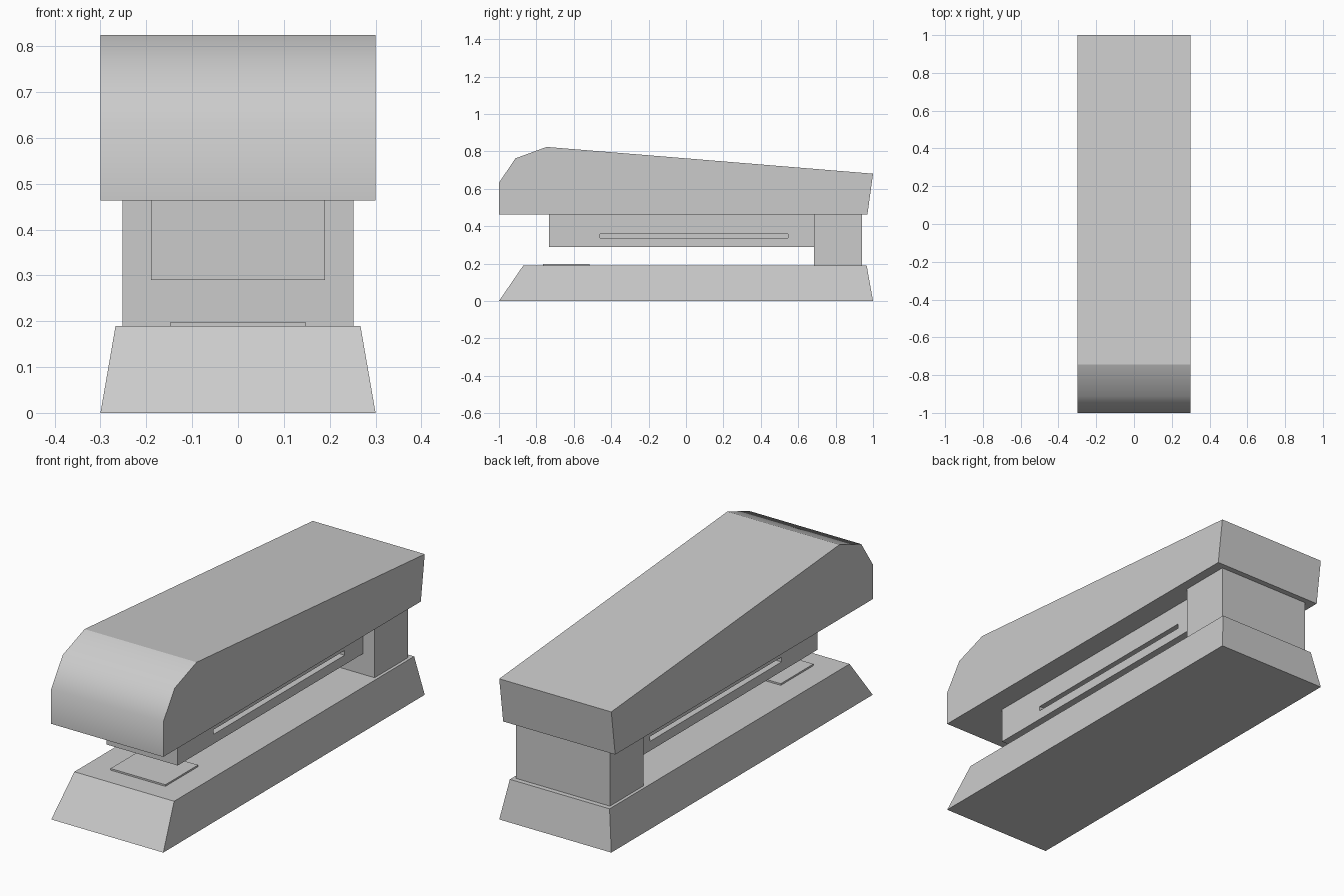
import bpy, bmesh

if "Cube" in bpy.data.objects:
    bpy.data.objects.remove(bpy.data.objects["Cube"])


def make_object(name, bm):
    bmesh.ops.recalc_face_normals(bm, faces=bm.faces)
    mesh = bpy.data.meshes.new(name)
    bm.to_mesh(mesh)
    bm.free()
    obj = bpy.data.objects.new(name, mesh)
    bpy.context.collection.objects.link(obj)
    return obj


def block(name, x, y, z, top_x=None, top_y=None):
    """Box from ranges, optionally tapered towards the top."""
    bm = bmesh.new()
    bmesh.ops.create_cube(bm, size=1)
    for v in bm.verts:
        xr, yr = (top_x or x, top_y or y) if v.co.z > 0 else (x, y)
        v.co = (xr[v.co.x > 0], yr[v.co.y > 0], z[v.co.z > 0])
    return make_object(name, bm)


# Base with sloped sides, staple plate and rear hinge post
block("base", (-0.3, 0.3), (-1, 1), (0, 0.19), (-0.267, 0.267), (-0.87, 0.966))
block("staple_plate", (-0.147, 0.147), (-0.765, -0.515), (0.185, 0.198))
block("hinge_post", (-0.252, 0.252), (0.685, 0.942), (0.188, 0.465))

# Staple magazine with a recessed slot on each side
magazine = block("magazine", (-0.19, 0.19), (-0.733, 0.69), (0.29, 0.465))
for side, label in ((-1, "left"), (1, "right")):
    cutter = block(f"slot_cutter_{label}", sorted((side * 0.15, side * 0.25)),
                   (-0.46, 0.545), (0.336, 0.359))
    cutter.hide_render = True
    cutter.display_type = 'WIRE'
    cut = magazine.modifiers.new(f"slot_{label}", 'BOOLEAN')
    cut.operation = 'DIFFERENCE'
    cut.solver = 'EXACT'
    cut.object = cutter
# Bake the slots, then drop the cutters
bpy.context.view_layer.objects.active = magazine
for mod in list(magazine.modifiers):
    cutter = mod.object
    bpy.ops.object.modifier_apply(modifier=mod.name)
    bpy.data.objects.remove(cutter)

# Handle: side profile extruded across the width, rounded nose shaded smooth
profile = [(-1, 0.463), (-1, 0.632), (-0.912, 0.763), (-0.745, 0.824),
           (1, 0.681), (0.97, 0.463)]
bm = bmesh.new()
face = bm.faces.new([bm.verts.new((-0.3, y, z)) for y, z in profile])
ext = bmesh.ops.extrude_face_region(bm, geom=[face], use_keep_orig=True)
bmesh.ops.translate(bm, vec=(0.6, 0, 0),
                    verts=[g for g in ext["geom"] if isinstance(g, bmesh.types.BMVert)])
for f in bm.faces:
    c = f.calc_center_median()
    f.smooth = len(f.verts) == 4 and c.y < -0.8
make_object("handle", bm)
